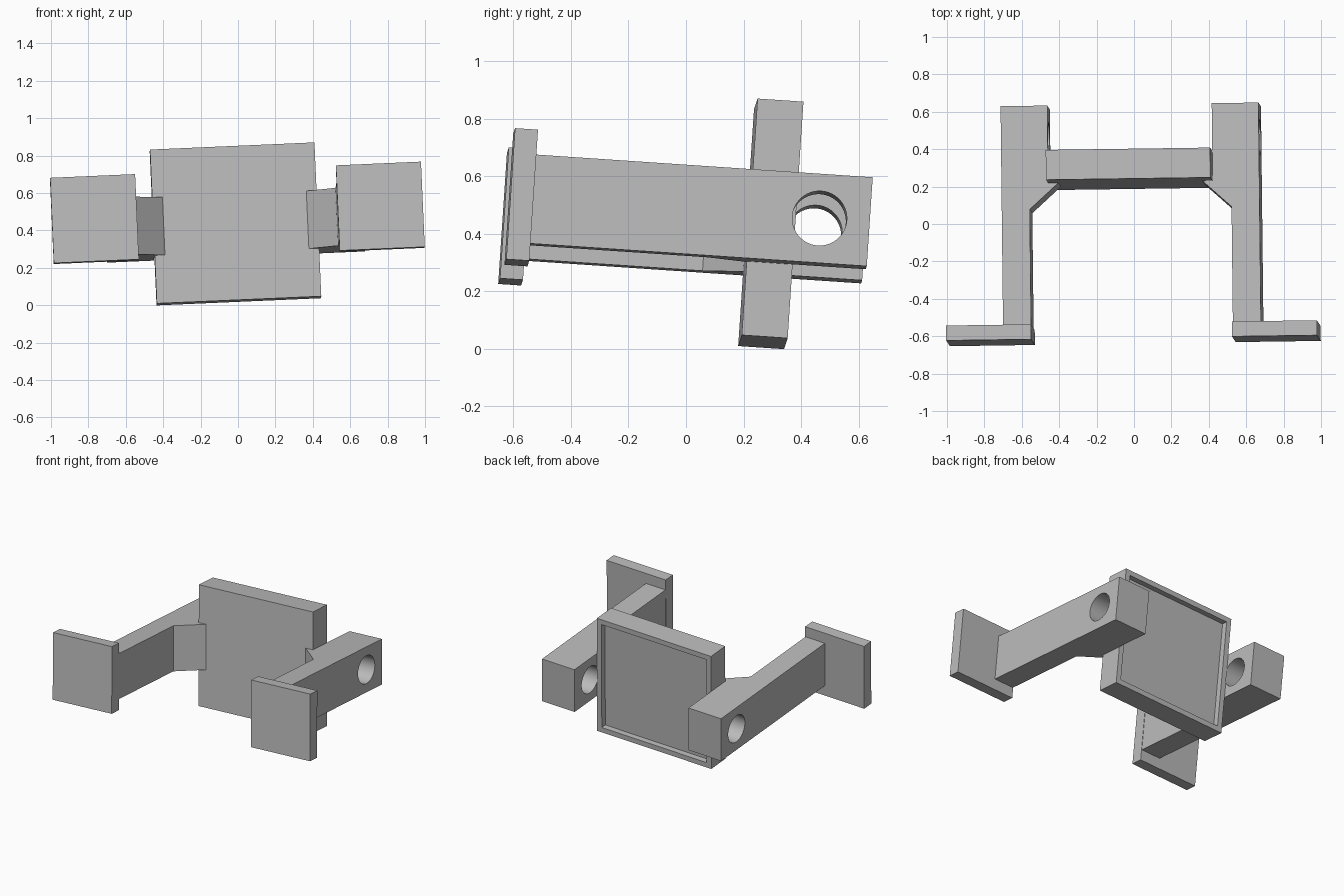
import bpy, bmesh
from mathutils import Matrix, Vector

cube = bpy.data.objects.get("Cube")
if cube:
    bpy.data.objects.remove(cube, do_unlink=True)

# Single plain material
grey = bpy.data.materials.new("plain_grey")
grey.use_nodes = True
COLOUR = (0.5, 0.5, 0.5, 1)
grey.diffuse_color = COLOUR
grey.node_tree.nodes["Principled BSDF"].inputs["Base Color"].default_value = COLOUR

# The whole bracket is slightly tilted about the panel centre
spin = Vector((-0.067, -0.044, 0.0128))
TILT = Matrix.Translation((-0.0135, 0.295, 0.435)) @ Matrix.Rotation(spin.length, 4, spin)


def make_object(name, bm):
    bmesh.ops.recalc_face_normals(bm, faces=bm.faces)
    mesh = bpy.data.meshes.new(name)
    bm.to_mesh(mesh)
    bm.free()
    mesh.materials.append(grey)
    obj = bpy.data.objects.new(name, mesh)
    bpy.context.collection.objects.link(obj)
    obj.matrix_world = TILT
    return obj


def box(name, centre, size):
    bm = bmesh.new()
    bmesh.ops.create_cube(bm, size=1, matrix=Matrix.Translation(centre) @ Matrix.Diagonal((*size, 1)))
    return make_object(name, bm)


def prism(name, outline, half_height):
    bm = bmesh.new()
    face = bm.faces.new([bm.verts.new((x, y, -half_height)) for x, y in outline])
    new = bmesh.ops.extrude_face_region(bm, geom=[face])["geom"]
    top = [v for v in new if isinstance(v, bmesh.types.BMVert)]
    bmesh.ops.translate(bm, verts=top, vec=(0, 0, 2 * half_height))
    return make_object(name, bm)


def drill(obj, x, y, radius):
    # Round hole along x, applied at once so no cutter remains
    bm = bmesh.new()
    place = Matrix.Translation((x, y, 0)) @ Matrix.Rotation(1.5707963, 4, 'Y')
    bmesh.ops.create_cone(bm, cap_ends=True, segments=48, radius1=radius,
                          radius2=radius, depth=1, matrix=place)
    cutter = make_object("hole_cutter", bm)
    cutter.hide_render = True
    mod = obj.modifiers.new("hole", 'BOOLEAN')
    mod.object = cutter
    mod.operation = 'DIFFERENCE'
    mod.solver = 'EXACT'
    bpy.context.view_layer.update()
    cut = bpy.data.meshes.new_from_object(obj.evaluated_get(bpy.context.evaluated_depsgraph_get()))
    obj.modifiers.clear()
    obj.data = cut
    bpy.data.objects.remove(cutter, do_unlink=True)


# Centre panel with a shallow recess in its back
panel = box("centre_panel", (0, 0, 0), (0.88, 0.16, 0.825))
bm = bmesh.new()
bm.from_mesh(panel.data)
back = max(bm.faces, key=lambda f: f.calc_center_median().y)
bmesh.ops.inset_individual(bm, faces=[back], thickness=0.05)
inner = bmesh.ops.extrude_face_region(bm, geom=[back])["geom"]
bmesh.ops.translate(bm, verts=[v for v in inner if isinstance(v, bmesh.types.BMVert)], vec=(0, -0.04, 0))
if back.is_valid:
    bmesh.ops.delete(bm, geom=[back], context='FACES_ONLY')
bmesh.ops.recalc_face_normals(bm, faces=bm.faces)
bm.to_mesh(panel.data)
bm.free()

# Side arms with a braced corner and a drilled rear end, plus front pads
ARM = [(0.69, 0.335), (0.44, 0.335), (0.44, -0.08), (0.385, -0.08),
       (0.54, -0.22), (0.54, -0.841), (0.69, -0.841)]
for side, s in (("left", 1), ("right", -1)):
    arm = prism(side + "_arm", [(s * x, y) for x, y in ARM], 0.155)
    drill(arm, s * 0.56, 0.16, 0.095)
    bpy.ops.object.select_all(action='DESELECT')
    arm.select_set(True)
    bpy.context.view_layer.objects.active = arm
    bpy.ops.object.shade_smooth_by_angle()
    box(side + "_front_pad", (s * 0.765, -0.881, 0), (0.455, 0.08, 0.457))
